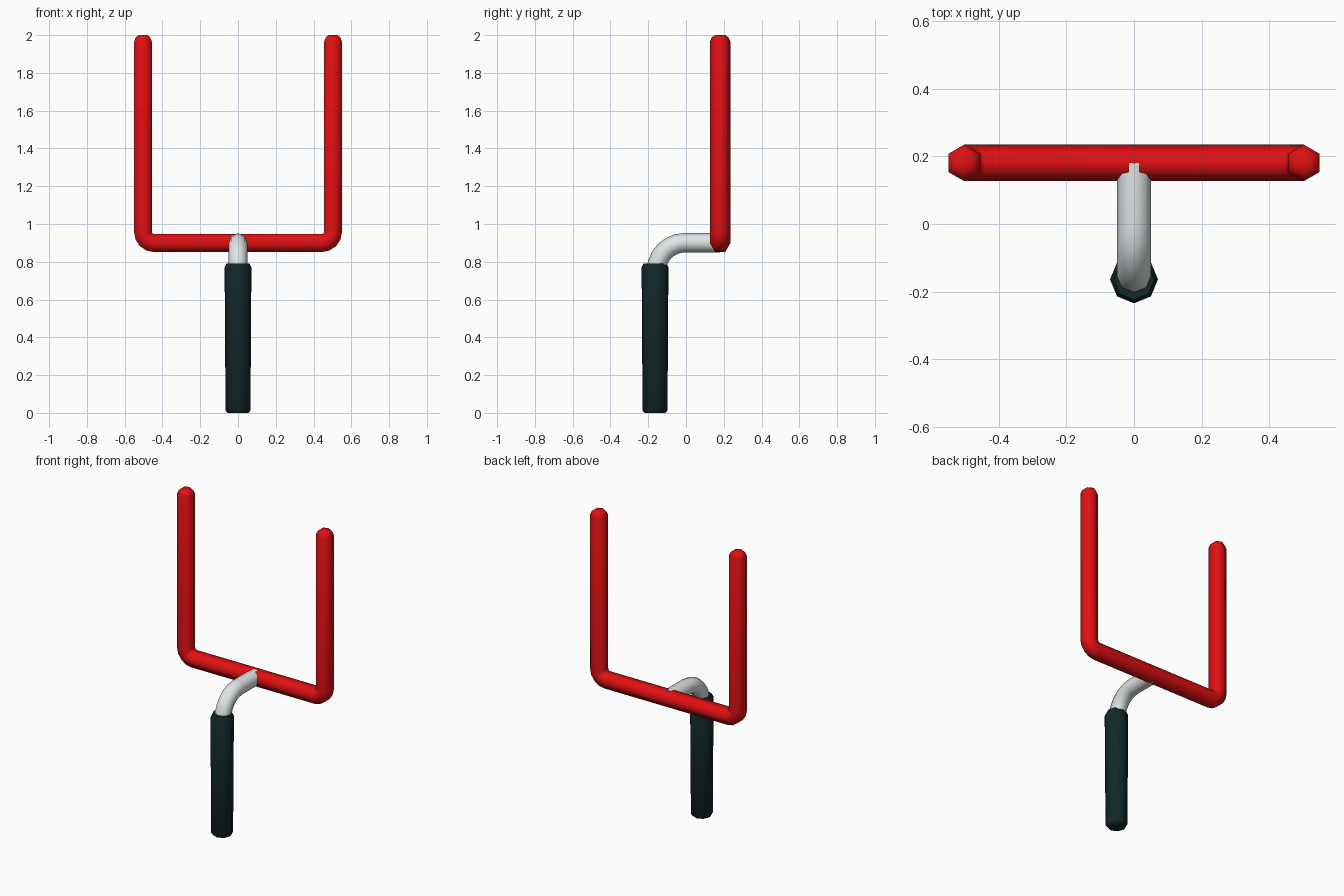
import bpy, bmesh, math
from mathutils import Vector

if "Cube" in bpy.data.objects:
    bpy.data.objects.remove(bpy.data.objects["Cube"])


def material(name, rgb):
    m = bpy.data.materials.new(name)
    m.diffuse_color = (*rgb, 1)
    m.use_nodes = True
    m.node_tree.nodes["Principled BSDF"].inputs["Base Color"].default_value = m.diffuse_color
    return m


RED = material("red paint", (0.75, 0.005, 0.006))
WHITE = material("pale grey metal", (0.74, 0.78, 0.78))
DARK = material("dark green padding", (0.006, 0.021, 0.022))


def tube(name, path, radii, side, sides, mat):
    """Capped tube along a planar path; side is the normal of that plane."""
    pts = [Vector(p) for p in path]
    side = Vector(side)
    bm = bmesh.new()
    rings = []
    for i, p in enumerate(pts):
        a = (p - pts[i - 1]).normalized() if i else None
        b = (pts[i + 1] - p).normalized() if i < len(pts) - 1 else None
        a, b = a or b, b or a
        t = (a + b).normalized()
        up = t.cross(side) / t.dot(a)      # mitred bend
        rings.append([bm.verts.new(p + radii[i] * (side * math.cos(k * math.tau / sides)
                                                   + up * math.sin(k * math.tau / sides)))
                      for k in range(sides)])
    for r0, r1 in zip(rings, rings[1:]):
        for k in range(sides):
            j = (k + 1) % sides
            bm.faces.new((r0[k], r0[j], r1[j], r1[k]))
    bm.faces.new(rings[0])
    bm.faces.new(rings[-1])
    bmesh.ops.recalc_face_normals(bm, faces=bm.faces)
    me = bpy.data.meshes.new(name)
    bm.to_mesh(me)
    bm.free()
    me.materials.append(mat)
    ob = bpy.data.objects.new(name, me)
    bpy.context.collection.objects.link(ob)
    bpy.ops.object.select_all(action='DESELECT')
    ob.select_set(True)
    bpy.context.view_layer.objects.active = ob
    bpy.ops.object.shade_smooth_by_angle(angle=math.radians(65))
    return ob


# Red goal frame: crossbar, rounded corners and uprights in one hexagonal tube
R, X, Y, Z, BEND = 0.054, 0.503, 0.181, 0.899, 0.06
half = [(X - BEND + BEND * math.sin(a), Y, Z + BEND - BEND * math.cos(a))
        for a in (math.radians(d) for d in (0, 22.5, 45, 67.5, 90))]
half += [(X, Y, 1.965), (X, Y, 1.988), (X, Y, 2.0)]
half_r = [R] * 6 + [R * 0.82, R * 0.5]
tube("goal_frame", [(-x, y, z) for x, y, z in reversed(half)] + half,
     half_r[::-1] + half_r, (0, 1, 0), 6, RED)

# Curved support pipe
PY, PZ, PB = -0.157, 0.901, 0.15
pipe = [(0, PY, 0.01)]
pipe += [(0, PY + PB - PB * math.cos(a), PZ - PB + PB * math.sin(a))
         for a in (math.radians(d) for d in range(0, 91, 15))]
pipe += [(0, 0.181, PZ)]
tube("support_pipe", pipe, [0.051] * len(pipe), (1, 0, 0), 8, WHITE)

# Padded sleeve around the post, slightly narrower at the foot
pad = [(0, -0.164, z) for z in (0.0, 0.013, 0.77, 0.792)]
tube("post_padding", pad, [0.056, 0.066, 0.071, 0.06], (1, 0, 0), 8, DARK)
